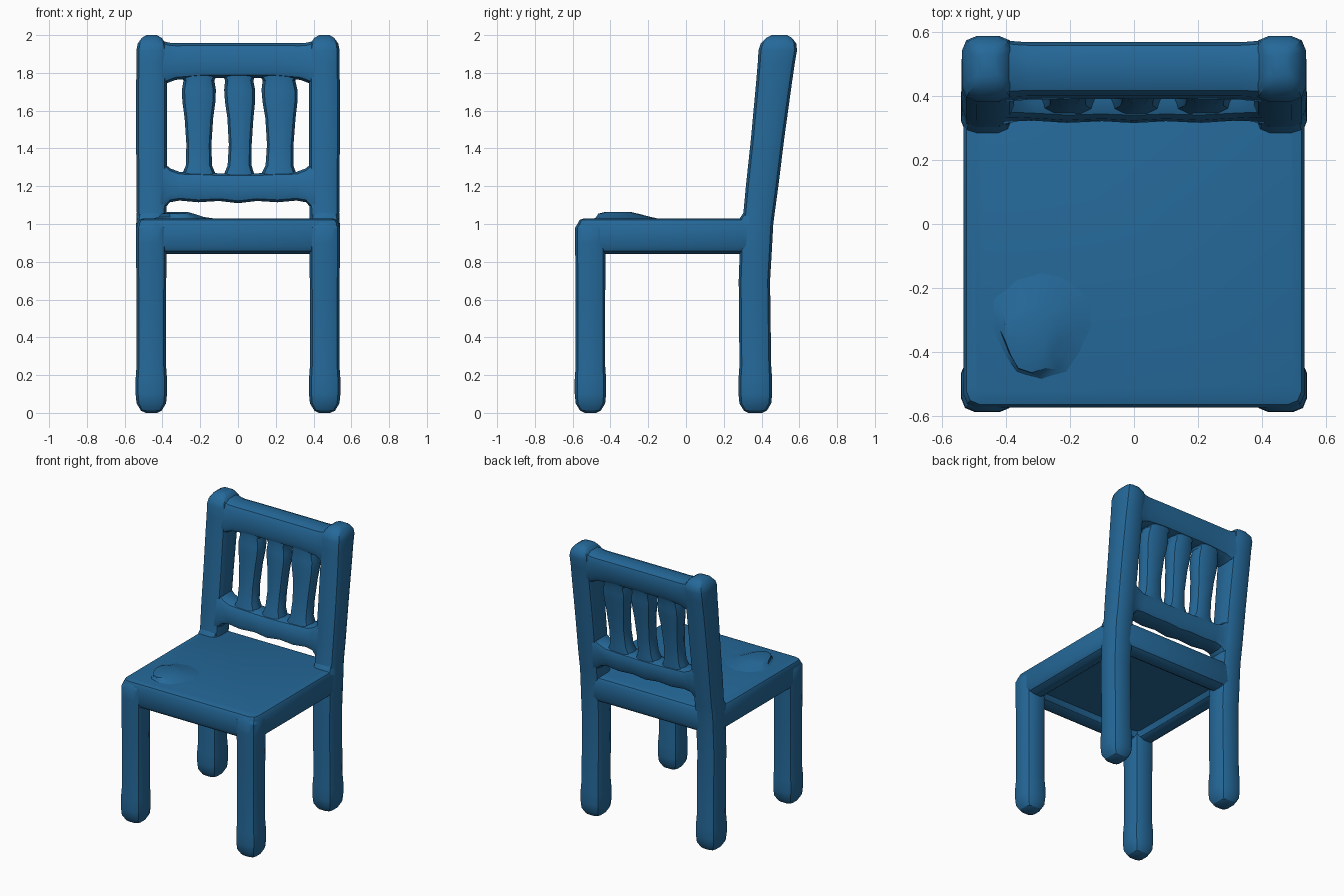
import bpy, bmesh, math

if "Cube" in bpy.data.objects:
    bpy.data.objects.remove(bpy.data.objects["Cube"], do_unlink=True)

blue = bpy.data.materials.new("matte blue")
blue.use_nodes = True
COLOR = (0.018, 0.14, 0.32, 1)
blue.diffuse_color = COLOR
blue.node_tree.nodes["Principled BSDF"].inputs["Base Color"].default_value = COLOR

LEAN = 0.115  # backward lean of the backrest per unit of height


def back_y(z):
    return 0.38 + LEAN * (z - 1)


def finish(name, bm):
    bmesh.ops.recalc_face_normals(bm, faces=bm.faces)
    mesh = bpy.data.meshes.new(name)
    bm.to_mesh(mesh)
    bm.free()
    mesh.materials.append(blue)
    obj = bpy.data.objects.new(name, mesh)
    bpy.context.collection.objects.link(obj)
    bpy.ops.object.select_all(action="DESELECT")
    obj.select_set(True)
    bpy.context.view_layer.objects.active = obj
    bpy.ops.object.shade_smooth_by_angle(angle=math.radians(32))


def skin(name, rings):
    """Join rings of points with quads and cap both ends."""
    bm = bmesh.new()
    rings = [[bm.verts.new(co) for co in ring] for ring in rings]
    for a, b in zip(rings, rings[1:]):
        for i in range(len(a)):
            j = (i + 1) % len(a)
            bm.faces.new((a[i], a[j], b[j], b[i]))
    bm.faces.new(rings[0])
    bm.faces.new(rings[-1])
    finish(name, bm)


def section(hu, hv, rounding):
    """Rounded rectangle with three points per corner."""
    r = rounding * min(hu, hv)
    points = []
    for k, (su, sv) in enumerate([(1, 1), (-1, 1), (-1, -1), (1, -1)]):
        for step in range(3):
            a = math.radians(90 * k + 45 * step)
            points.append((su * (hu - r) + r * math.cos(a),
                           sv * (hv - r) + r * math.sin(a)))
    return points


def loft(name, stations, along_x=False, rounding=0.55):
    """Skin stations (x, y, z, half width, half depth) along z or x."""
    rings = []
    for x, y, z, hu, hv in stations:
        rings.append([(x, y + u + LEAN * v, z + v) if along_x else (x + u, y + v, z)
                      for u, v in section(hu, hv, rounding)])
    skin(name, rings)


# Legs with rounded feet; the rear ones carry on up as leaning posts with knobs
foot = [(0, .03), (.012, .055), (.05, .078), (.1, .083), (.18, .083), (.25, .078)]
for side, label in ((1, "left"), (-1, "right")):
    x = side * .459
    front = foot + [(.6, .078), (.8, .08), (.9, .081), (.98, .081), (1.015, .06)]
    loft("front_leg_" + label, [(x, -.506, z, h, h) for z, h in front])
    rear = [(x, .367, z, h, h + .006) for z, h in foot]
    rear += [(x, .362, .7, .079, .083), (x, .37, .87, .08, .085),
             (x, .377, 1.0, .08, .085)]
    for z, hx, hy in [(1.06, .079, .083), (1.2, .081, .086), (1.45, .082, .088),
                      (1.75, .082, .095), (1.85, .08, .098), (1.92, .081, .102),
                      (1.955, .074, .094), (1.985, .053, .068), (2.0, .028, .04)]:
        rear.append((side * .457, back_y(z), z, hx, hy))
    loft("rear_post_" + label, rear)
    # Flare where the post meets the seat
    loft("post_base_" + label, [(x, .365, 1.0, .08, .09), (x, .37, 1.03, .076, .085),
                                (x, .38, 1.06, .07, .075)])

# Seat: from the top edge down the sides, under the apron and up to the underside
seat_profile = [(.035, 1.03), (.01, 1.022), (0, 1.0), (0, .885), (.012, .858),
                (.04, .84), (.095, .84), (.12, .855), (.135, .89)]
loft("seat", [(0, -.06, z, .534 - inset, .514 - inset) for inset, z in seat_profile],
     rounding=0.08)

# Low uneven lump on the seat
lump = []
for z, cx, cy, rx, ry in [(1.025, -.28, -.31, .18, .18), (1.037, -.3, -.33, .12, .145),
                          (1.055, -.32, -.36, .085, .105), (1.064, -.32, -.36, .05, .065)]:
    lump.append([(cx + rx * math.cos(a) * (1 + .12 * math.sin(3 * a)),
                  cy + ry * math.sin(a), z)
                 for a in [math.tau * i / 12 for i in range(12)]])
skin("seat_lump", lump)


# Back rails, thickened toward the posts
def rail(name, half):
    full = [(-x, z, hy, hz) for x, z, hy, hz in reversed(half)] + half[1:]
    loft(name, [(x, back_y(z), z, hy, hz) for x, z, hy, hz in full], along_x=True)


rail("top_rail", [(0, 1.866, .084, .092), (.2, 1.866, .084, .092),
                  (.33, 1.86, .084, .097), (.365, 1.855, .086, .105),
                  (.42, 1.85, .09, .125)])
rail("lower_rail", [(0, 1.19, .082, .08), (.1, 1.195, .077, .073),
                    (.21, 1.195, .082, .08), (.31, 1.2, .076, .076),
                    (.36, 1.205, .076, .09), (.41, 1.2, .08, .14)])

# Three turned slats, each flaring into the rails
swell = [(1.2, .1, .064), (1.26, .088, .064), (1.31, .068, .058), (1.42, .065, .055),
         (1.56, .074, .057), (1.65, .086, .063), (1.71, .088, .065),
         (1.76, .08, .065), (1.79, .095, .068), (1.83, .115, .07)]
for name, x, width, drift in (("slat_right", -.207, 1.02, 0), ("slat_middle", .003, .93, .01),
                              ("slat_left", .213, 1.08, .012)):
    loft(name, [(x + drift * math.sin((z - 1.2) * 5), back_y(z), z, hx * width, hy)
                for z, hx, hy in swell], rounding=0.75)
